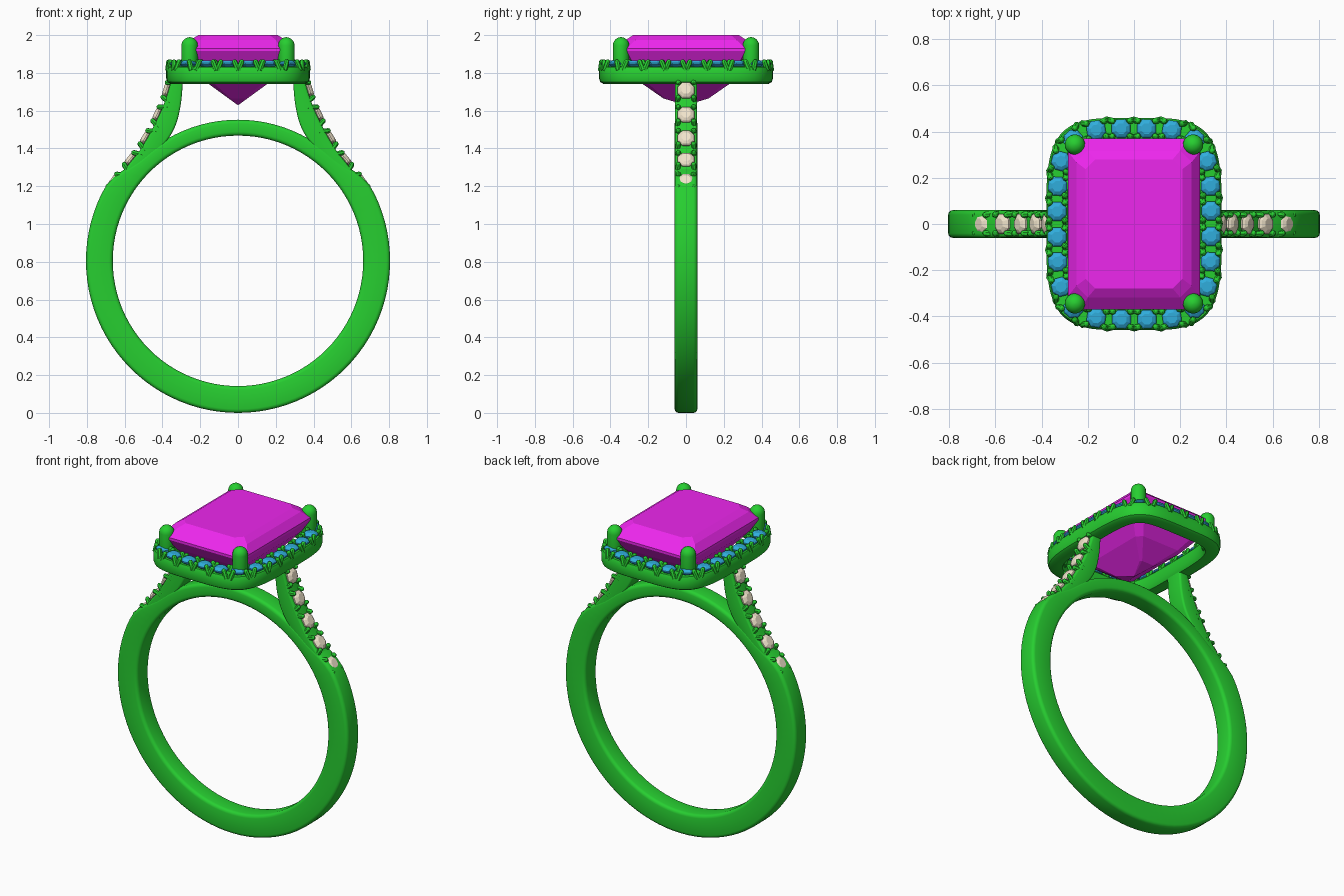
import bpy, bmesh, math
from mathutils import Vector as V

if "Cube" in bpy.data.objects:
    bpy.data.objects.remove(bpy.data.objects["Cube"])


def material(name, col):
    m = bpy.data.materials.new(name)
    m.diffuse_color = (*col, 1)
    m.use_nodes = True
    m.node_tree.nodes["Principled BSDF"].inputs["Base Color"].default_value = m.diffuse_color
    return m


METAL = material("metal", (0.02, 0.62, 0.03))
CENTRE = material("centre_gem", (0.85, 0.02, 0.85))
BLUE = material("halo_gems", (0.03, 0.42, 0.72))
CREAM = material("shoulder_gems", (0.88, 0.78, 0.6))


def finish(bm, name, mat, smooth=True):
    bmesh.ops.recalc_face_normals(bm, faces=bm.faces)
    me = bpy.data.meshes.new(name)
    bm.to_mesh(me)
    bm.free()
    ob = bpy.data.objects.new(name, me)
    bpy.context.collection.objects.link(ob)
    me.materials.append(mat)
    if smooth:
        bpy.ops.object.select_all(action='DESELECT')
        ob.select_set(True)
        bpy.context.view_layer.objects.active = ob
        bpy.ops.object.shade_smooth_by_angle(angle=math.radians(35))
    return ob


def loft(bm, rings, closed=False):
    """Skin equal-length rings of points; cap the ends unless closed."""
    vs = [[bm.verts.new(p) for p in r] for r in rings]
    n = len(vs[0])
    for i in range(len(vs) if closed else len(vs) - 1):
        a, b = vs[i], vs[(i + 1) % len(vs)]
        for j in range(n):
            k = (j + 1) % n
            bm.faces.new((a[j], a[k], b[k], b[j]))
    if not closed:
        bm.faces.new(vs[0])
        bm.faces.new(vs[-1])


def section(p, q, w, c=0.02):
    """Rounded rectangle from inner point p to outer point q, half width w in y."""
    d = q - p
    L = d.length
    d.normalize()
    pts = []
    for u, s, start in ((c, -1, 180), (L - c, -1, 270), (L - c, 1, 0), (c, 1, 90)):
        for k in range(4):
            a = math.radians(start + 30 * k)
            pts.append(p + d * (u + c * math.cos(a)) + V((0, s * (w - c) + c * math.sin(a), 0)))
    return pts


def lathe(bm, base, axis, side, profile, n):
    """Spin (radius, height) profile around an axis."""
    other = axis.cross(side)
    loft(bm, [[base + axis * h + side * r * math.cos(2 * math.pi * (j + .5) / n)
               + other * r * math.sin(2 * math.pi * (j + .5) / n) for j in range(n)]
              for r, h in profile])


def set_stone(gems, claws, pos, nrm, tan, r, spread, gap):
    """Round brilliant held by four small claws leaning over it."""
    side = nrm.cross(tan).normalized()
    lathe(gems, pos, nrm, tan,
          [(r * .08, -r * .8), (r, -.004), (r, .004), (r * .85, r * .25), (r * .55, r * .42)], 8)
    for s in (-1, 1):
        for t in (-1, 1):
            a = pos + tan * t * gap + side * s * spread - nrm * 0.035
            b = pos + tan * t * r * .75 + side * s * spread * .85 + nrm * 0.02
            ax = b - a
            h = ax.length
            ax.normalize()
            sd = ax.cross(tan).normalized()
            lathe(claws, a, ax, sd, [(.014, 0), (.014, h - .01), (.010, h - .002), (.004, h + .002)], 7)


# band: full thickness below, slimmer across the top
C, RI = V((0, 0, 0.805)), 0.663
bm, rings = bmesh.new(), []
for i in range(96):
    a = 2 * math.pi * i / 96
    off = abs(math.degrees(math.atan2(math.cos(a), math.sin(a))))  # degrees from the top
    t = min(1, max(0, (off - 42) / 20))
    d = V((math.cos(a), 0, math.sin(a)))
    rings.append(section(C + d * RI, C + d * (0.747 + 0.058 * t * t * (3 - 2 * t)), 0.06))
loft(bm, rings, True)
finish(bm, "band", METAL)


# shoulders with five set stones each
def spline(pts, steps=8):
    pts = [V((x, 0, z)) for x, z in pts]
    e = [2 * pts[0] - pts[1]] + pts + [2 * pts[-1] - pts[-2]]
    out = []
    for i in range(1, len(e) - 2):
        p0, p1, p2, p3 = e[i - 1:i + 3]
        for k in range(steps):
            t = k / steps
            out.append(.5 * (2 * p1 + (p2 - p0) * t + (2 * p0 - 5 * p1 + 4 * p2 - p3) * t * t
                             + (3 * p1 - p0 - 3 * p2 + p3) * t ** 3))
    return out + [pts[-1]]


outer = spline([(.70, 1.15), (.615, 1.27), (.51, 1.405), (.43, 1.55), (.383, 1.66), (.35, 1.77)])
inner = spline([(.64, 1.10), (.54, 1.22), (.42, 1.38), (.34, 1.50), (.305, 1.62), (.29, 1.77)])
gems, claws = bmesh.new(), bmesh.new()
for s, side in ((-1, "left"), (1, "right")):
    flip = lambda p: V((p.x * s, p.y, p.z))
    bm = bmesh.new()
    loft(bm, [section(flip(p), flip(q), .058, .012) for p, q in zip(inner, outer)])
    finish(bm, side + "_shoulder", METAL)
    for z in (1.22, 1.335, 1.45, 1.575, 1.705):
        i = min(range(1, len(outer) - 1), key=lambda k: abs(outer[k].z - z))
        f = (z - outer[i].z) / (outer[i + 1].z - outer[i].z)
        p = outer[i].lerp(outer[i + 1], f) if f >= 0 else outer[i].lerp(outer[i - 1], -f * .9)
        t = (outer[i + 1] - outer[i - 1]).normalized()
        n = V((t.z, 0, -t.x))
        set_stone(gems, claws, flip(p + n * .008), flip(n), flip(t), .048, .046, .06)
finish(gems, "shoulder_stones", CREAM, False)
finish(claws, "shoulder_claws", METAL)


# cushion shaped halo rail
def cushion(a, b, t, z=0):
    c, s = math.cos(t), math.sin(t)
    return V((a * math.copysign(abs(c) ** .5, c), b * math.copysign(abs(s) ** .5, s), z))


def even_path(a, b, count, shift=0.0):
    """Points evenly spaced along the cushion outline."""
    P = [cushion(a, b, 2 * math.pi * i / 4000) for i in range(4001)]
    D = [0]
    for p, q in zip(P, P[1:]):
        D.append(D[-1] + (q - p).length)
    out, i = [], 0
    for k in range(count):
        goal = D[-1] * (k + shift) / count
        while D[i] < goal:
            i += 1
        out.append((P[i].copy(), (P[(i + 1) % 4000] - P[i - 1 if i else 3999]).normalized()))
    return out


profile = [(.022, 1.742), (.006, 1.752), (0, 1.77), (0, 1.815), (.008, 1.832), (.092, 1.835),
           (.1, 1.825), (.1, 1.765), (.085, 1.742)]
bm = bmesh.new()
loft(bm, [[p - V((t.y, -t.x, 0)) * d + V((0, 0, z)) for d, z in profile]
          for p, t in even_path(.38, .46, 96)], True)
finish(bm, "halo_rail", METAL)

# halo stones and claws
gems, claws = bmesh.new(), bmesh.new()
for p, t in even_path(.333, .413, 24, .5):
    set_stone(gems, claws, p + V((0, 0, 1.848)), V((0, 0, 1)), t, .044, .038, .055)
finish(gems, "halo_stones", BLUE, False)
finish(claws, "halo_claws", METAL)

# centre stone: step cut with clipped corners
bm, rings = bmesh.new(), []
for x, y, z in ((.002, .003, 1.63), (.05, .12, 1.665), (.16, .235, 1.745), (.25, .33, 1.85),
                (.286, .37, 1.915), (.286, .37, 1.93), (.25, .318, 1.975), (.21, .28, 2.0)):
    c = x * .2
    rings.append([V(q) for q in ((x, c - y, z), (x, y - c, z), (x - c, y, z), (c - x, y, z),
                                 (-x, y - c, z), (-x, c - y, z), (c - x, -y, z), (x - c, -y, z))])
loft(bm, rings)
finish(bm, "centre_stone", CENTRE, False)

# four corner prongs with domed tips
bm = bmesh.new()
R = .044
dome = [(R * math.cos(math.radians(a)), 1.945 + R * math.sin(math.radians(a))) for a in range(0, 88, 17)]
for sx in (-1, 1):
    for sy in (-1, 1):
        lathe(bm, V((sx * .256, sy * .344, 0)), V((0, 0, 1)), V((1, 0, 0)), [(.03, 1.755), (R, 1.80)] + dome, 20)
finish(bm, "corner_prongs", METAL)
